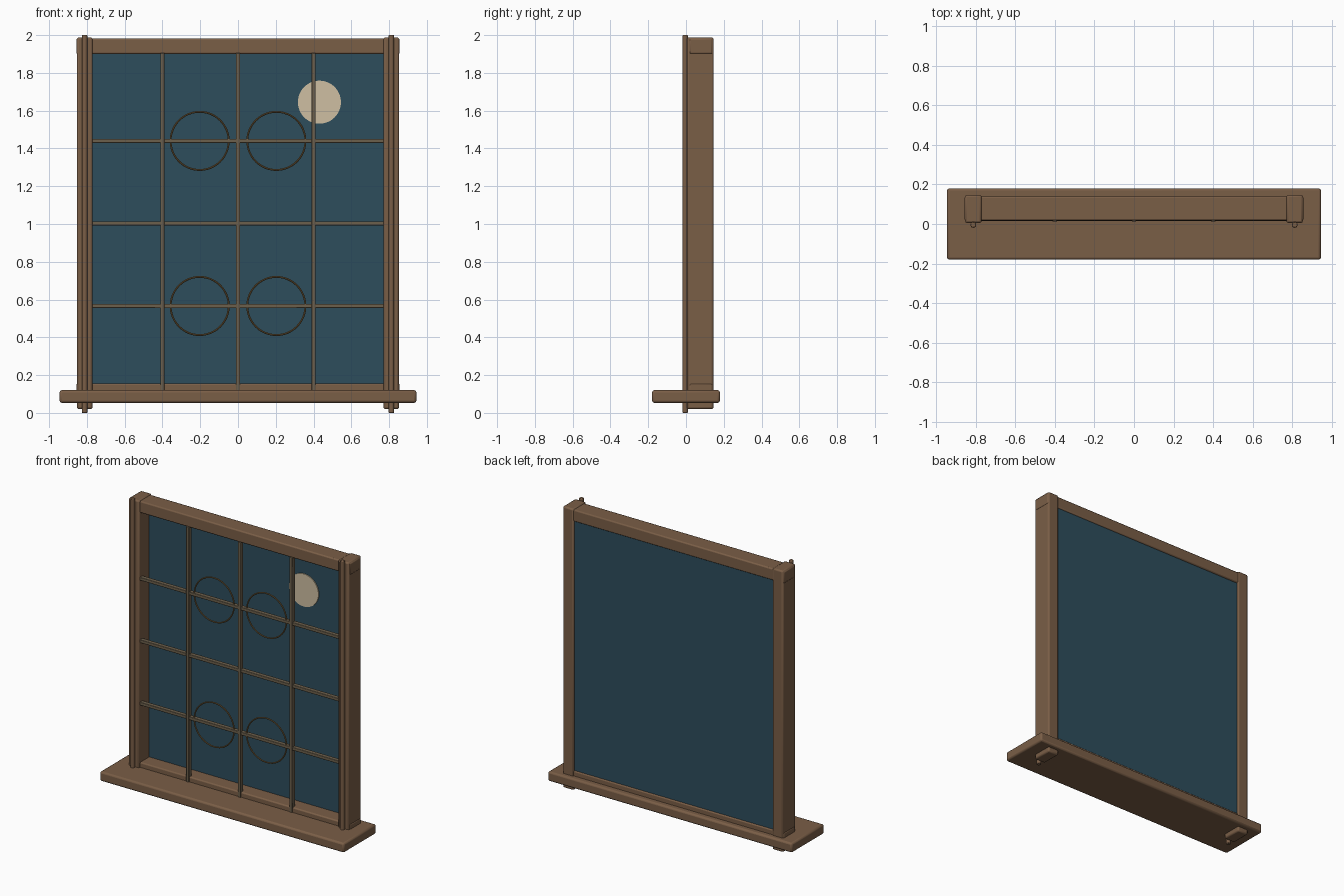
import bpy, math
from math import radians

if "Cube" in bpy.data.objects:
    bpy.data.objects.remove(bpy.data.objects["Cube"], do_unlink=True)


def material(name, rgb):
    m = bpy.data.materials.new(name)
    m.use_nodes = True
    m.diffuse_color = (*rgb, 1)
    bsdf = next(n for n in m.node_tree.nodes if n.type == 'BSDF_PRINCIPLED')
    bsdf.inputs["Base Color"].default_value = (*rgb, 1)
    return m


wood = material("brown wood", (0.195, 0.112, 0.062))
lead = material("weathered bar", (0.15, 0.115, 0.072))
bronze = material("bronze ring", (0.2, 0.125, 0.05))
pane = material("dark blue glass", (0.027, 0.075, 0.108))
cream = material("pale cream", (0.62, 0.52, 0.36))


def finish(name, mat, bevel=0):
    ob = bpy.context.object
    ob.name = name
    ob.data.materials.append(mat)
    if bevel:
        mod = ob.modifiers.new("soft edges", 'BEVEL')
        mod.width = bevel
        mod.segments = 2
    bpy.ops.object.shade_smooth_by_angle(angle=radians(35))
    return ob


def box(name, xs, ys, zs, mat, bevel=0):
    """Box spanning the given ranges on each axis."""
    spans = (xs, ys, zs)
    bpy.ops.mesh.primitive_cube_add(size=1, location=[sum(s) / 2 for s in spans])
    bpy.context.object.scale = [s[1] - s[0] for s in spans]
    bpy.ops.object.transform_apply(location=False, rotation=False, scale=True)
    return finish(name, mat, bevel)


# Sill and horizontal rails
box("sill", (-0.945, 0.945), (-0.18, 0.18), (0.053, 0.12), wood, 0.012)
box("top_rail", (-0.856, 0.856), (0.018, 0.14), (1.9, 1.982), wood, 0.008)
box("bottom_rail", (-0.856, 0.856), (0.018, 0.14), (0.07, 0.155), wood, 0.008)

# Side posts, with a slim rod on the front of each
for side, s in (("left", 1), ("right", -1)):
    xs = sorted((s * 0.77, s * 0.853))
    box(side + "_post", xs, (0.005, 0.146), (0.02, 1.988), wood, 0.01)
    bpy.ops.mesh.primitive_cylinder_add(vertices=16, radius=0.015, depth=2,
                                        location=(s * 0.812, -0.004, 1))
    finish(side + "_rod", wood, 0.004)

# Glass, set towards the back
box("glass", (-0.78, 0.78), (0.118, 0.132), (0.14, 1.91), pane)

# Glazing bars
for i in (-1, 0, 1):
    x, z = i * 0.4, 1.003 + i * 0.437
    box("vertical_bar", (x - 0.011, x + 0.011), (0.012, 0.044), (0.1, 1.905), lead, 0.003)
    box("horizontal_bar", (-0.775, 0.775), (0.016, 0.046), (z - 0.011, z + 0.011), lead, 0.003)

# Thin rings over the bars
for x in (-0.203, 0.203):
    for z in (0.566, 1.44):
        bpy.ops.mesh.primitive_torus_add(location=(x, 0.027, z), rotation=(radians(90), 0, 0),
                                         major_radius=0.154, minor_radius=0.005,
                                         major_segments=48, minor_segments=8)
        finish("ring", bronze)

# Round disc on the glass
bpy.ops.mesh.primitive_cylinder_add(vertices=48, radius=0.114, depth=0.008,
                                    location=(0.431, 0.115, 1.645), rotation=(radians(90), 0, 0))
finish("disc", cream)
